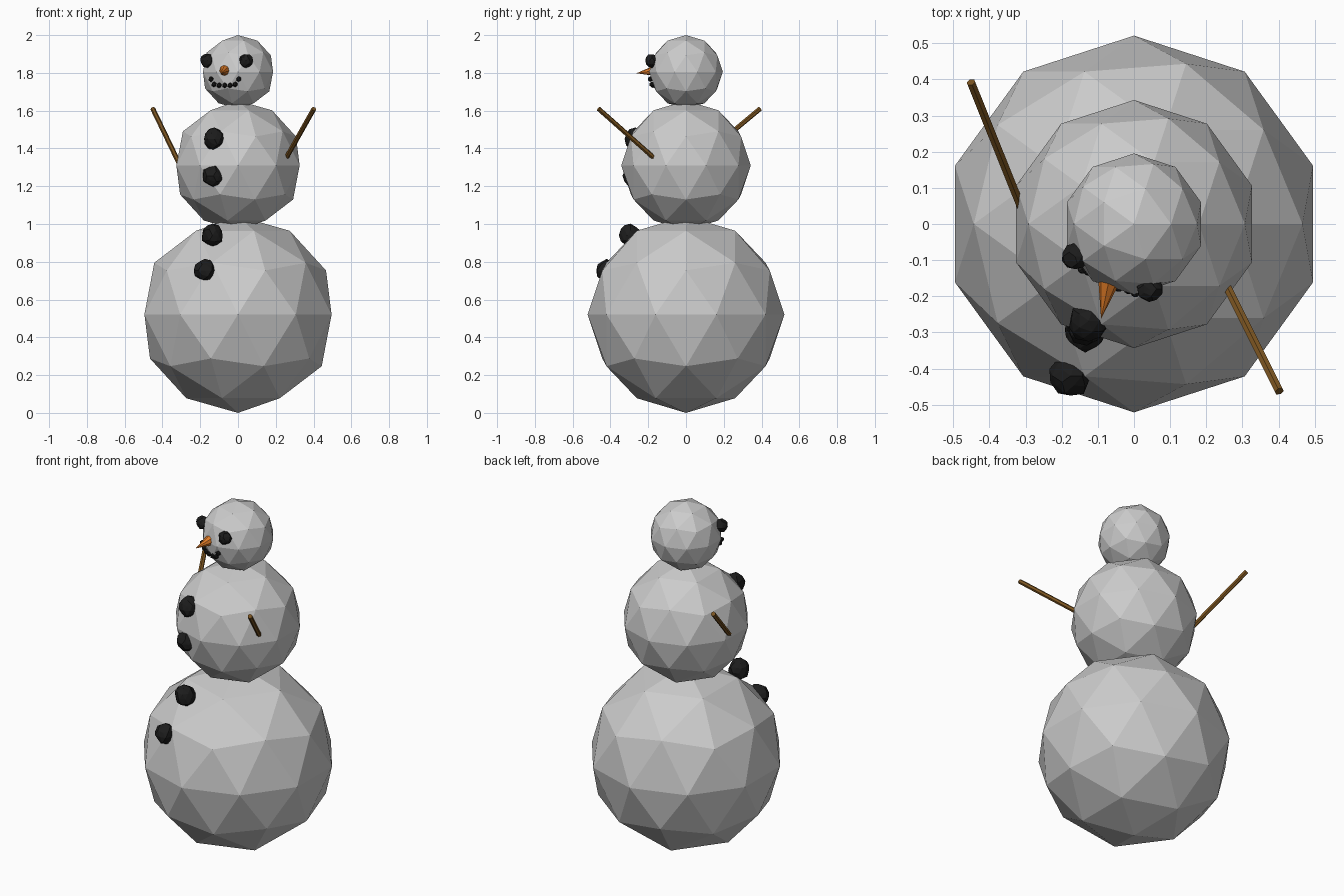
import bpy, random
from mathutils import Vector
from math import sqrt

if "Cube" in bpy.data.objects:
    bpy.data.objects.remove(bpy.data.objects["Cube"])

random.seed(4)


def material(name, rgb):
    m = bpy.data.materials.new(name)
    m.diffuse_color = (*rgb, 1)
    m.use_nodes = True
    m.node_tree.nodes["Principled BSDF"].inputs["Base Color"].default_value = m.diffuse_color
    return m


coal = material("coal", (0.012, 0.012, 0.012))
carrot = material("carrot", (0.75, 0.2, 0.02))
wood = material("wood", (0.2, 0.09, 0.015))


def ball(name, loc, r, subdivisions=2, mat=None, rough=0.0):
    bpy.ops.mesh.primitive_ico_sphere_add(subdivisions=subdivisions, radius=r, location=loc)
    ob = bpy.context.object
    ob.name = name
    for v in ob.data.vertices:
        v.co *= 1 + random.uniform(-rough, rough)
    if mat:
        ob.data.materials.append(mat)
    return ob


def spike(name, a, b, r1, r2, sides, mat):
    a, b = Vector(a), Vector(b)
    d = b - a
    bpy.ops.mesh.primitive_cone_add(vertices=sides, radius1=r1, radius2=r2,
                                    depth=d.length, location=(a + b) / 2)
    ob = bpy.context.object
    ob.name = name
    ob.rotation_euler = d.to_track_quat('Z', 'Y').to_euler()
    ob.data.materials.append(mat)


# Snowballs
ball("lower_ball", (0, 0, 0.521), 0.521)
ball("middle_ball", (0, 0, 1.31), 0.343)
ball("head", (0, 0, 1.805), 0.195)

# Coal eyes
for i, loc in enumerate([(-0.163, -0.09, 1.865), (0.042, -0.18, 1.865)]):
    ball(f"eye_{i}", loc, 0.036, 2, coal, 0.1)

# Coal buttons
for i, loc in enumerate([(-0.125, -0.268, 1.45), (-0.13, -0.278, 1.255),
                         (-0.135, -0.295, 0.94), (-0.175, -0.42, 0.755)]):
    ball(f"button_{i}", loc, 0.057, 2, coal, 0.1)

# Mouth pebbles set on the head surface
for i, (x, z) in enumerate([(-0.143, 1.767), (-0.127, 1.739), (-0.1, 1.734), (-0.07, 1.734),
                            (-0.042, 1.734), (-0.015, 1.739), (0.004, 1.767)]):
    y = -sqrt(0.193 ** 2 - x * x - (z - 1.805) ** 2)
    ball(f"mouth_{i}", (x, y, z), 0.015, 1, coal)

# Carrot nose
spike("nose", (-0.066, -0.14, 1.815), (-0.091, -0.262, 1.798), 0.035, 0.0, 8, carrot)

# Stick arms
spike("left_arm", (-0.308, 0.036, 1.313), (-0.451, 0.392, 1.61), 0.013, 0.013, 6, wood)
spike("right_arm", (0.248, -0.155, 1.337), (0.402, -0.463, 1.61), 0.013, 0.013, 6, wood)
